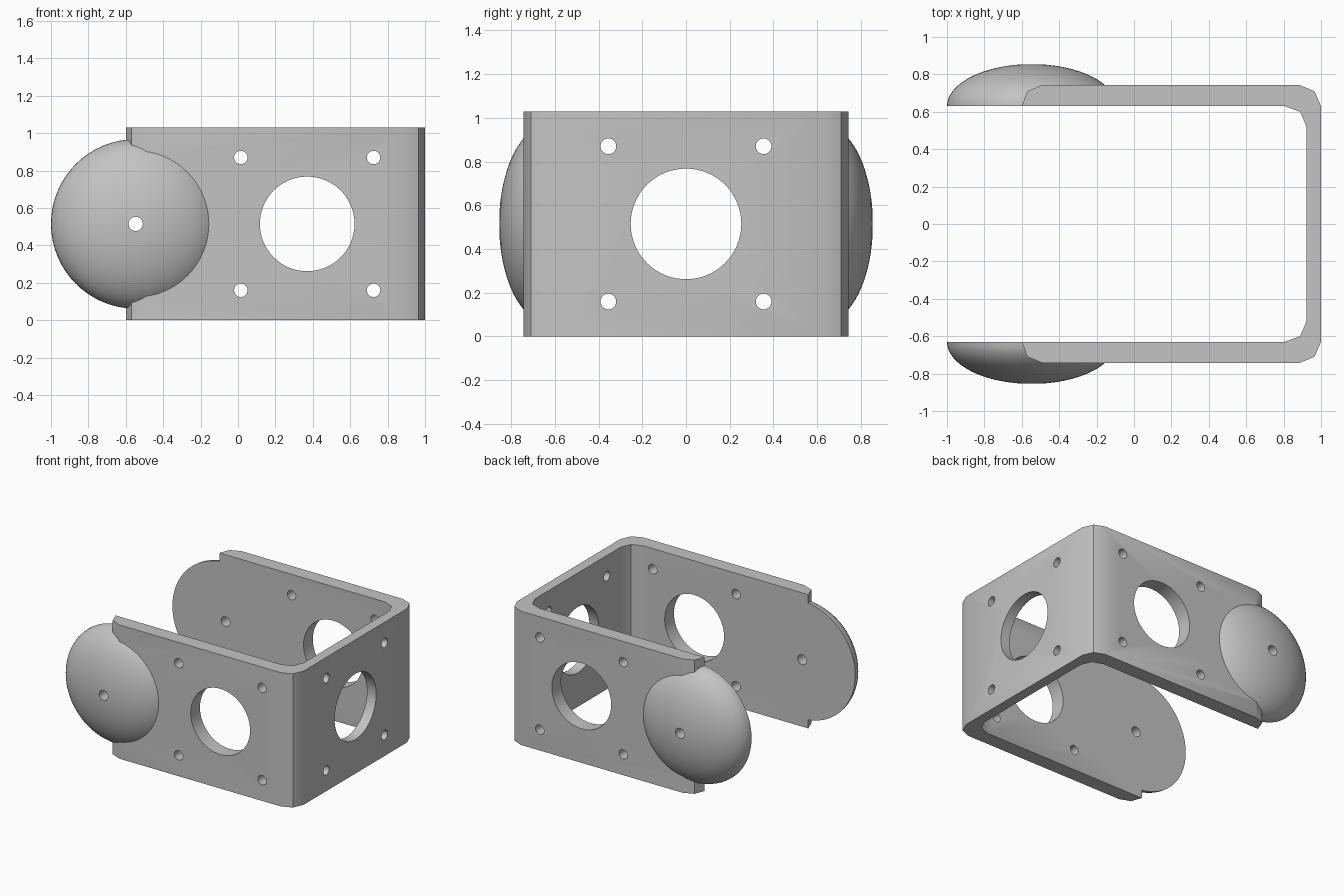
import bpy, bmesh, math
from mathutils import Matrix

old = bpy.data.objects.get("Cube")
if old:
    bpy.data.objects.remove(old, do_unlink=True)

HEIGHT = 1.03
MID = HEIGHT / 2
INNER_Y = 0.63
DOME_X, DOME_R, DOME_DEPTH = -0.547, 0.453, 0.225

grey = bpy.data.materials.new("plain grey")
grey.use_nodes = True
colour = (0.55, 0.55, 0.55, 1)
grey.diffuse_color = colour
grey.node_tree.nodes["Principled BSDF"].inputs["Base Color"].default_value = colour


def finish(bm, name):
    bmesh.ops.recalc_face_normals(bm, faces=bm.faces)
    mesh = bpy.data.meshes.new(name)
    bm.to_mesh(mesh)
    bm.free()
    mesh.materials.append(grey)
    obj = bpy.data.objects.new(name, mesh)
    bpy.context.collection.objects.link(obj)
    return obj


def combine(target, tool, operation):
    mod = target.modifiers.new(tool.name, "BOOLEAN")
    mod.operation, mod.object, mod.solver = operation, tool, "EXACT"
    bpy.context.view_layer.objects.active = target
    bpy.ops.object.modifier_apply(modifier=mod.name)
    bpy.data.objects.remove(tool, do_unlink=True)


def drill(target, axis, a, z, radius, segments):
    """Cut a round hole through the whole bracket along x or y."""
    bm = bmesh.new()
    if axis == "Y":
        place = Matrix.Translation((a, 0, z)) @ Matrix.Rotation(math.pi / 2, 4, "X")
    else:
        place = Matrix.Translation((1, a, z)) @ Matrix.Rotation(math.pi / 2, 4, "Y")
    bmesh.ops.create_cone(bm, cap_ends=True, segments=segments, radius1=radius,
                          radius2=radius, depth=2 if axis == "Y" else 0.6, matrix=place)
    cutter = finish(bm, "hole_cutter")
    cutter.hide_render = True
    combine(target, cutter, "DIFFERENCE")


# U-shaped bent plate: half outline, mirrored across y, extruded upwards
outer = [(-0.6, INNER_Y), (-0.57, 0.71), (-0.49, 0.743), (0.885, 0.743), (0.965, 0.71), (1.0, 0.63)]
inner = [(0.922, 0.52), (0.888, 0.6), (0.805, INNER_Y)]
flip = lambda pts: [(x, -y) for x, y in reversed(pts)]
outline = outer + flip(outer) + flip(inner) + inner
bm = bmesh.new()
base = bm.faces.new([bm.verts.new((x, y, 0)) for x, y in outline])
grown = bmesh.ops.extrude_face_region(bm, geom=[base])["geom"]
bmesh.ops.translate(bm, vec=(0, 0, HEIGHT), verts=[v for v in grown if isinstance(v, bmesh.types.BMVert)])
bracket = finish(bm, "bracket")

# Flattened half-dome pivot on each arm, flush with the inner face
for side, name in ((1, "left_dome"), (-1, "right_dome")):
    bm = bmesh.new()
    bmesh.ops.create_uvsphere(bm, u_segments=64, v_segments=32, radius=1)
    bmesh.ops.bisect_plane(bm, geom=bm.verts[:] + bm.edges[:] + bm.faces[:],
                           plane_co=(0, 0, 0), plane_no=(0, 0, 1), clear_inner=True)
    bmesh.ops.holes_fill(bm, edges=[e for e in bm.edges if e.is_boundary])
    bmesh.ops.transform(bm, verts=bm.verts, matrix=Matrix.Translation((DOME_X, side * INNER_Y, MID))
                        @ Matrix.Rotation(-side * math.pi / 2, 4, "X")
                        @ Matrix.Diagonal((DOME_R, DOME_R, DOME_DEPTH, 1)))
    combine(bracket, finish(bm, name), "UNION")

# Pivot holes, large openings and screw holes
drill(bracket, "Y", DOME_X, MID, 0.038, 24)
for axis, centre in (("Y", 0.37), ("X", 0)):
    drill(bracket, axis, centre, MID, 0.253, 64)
    for da in (-0.355, 0.355):
        for dz in (-0.355, 0.355):
            drill(bracket, axis, centre + da, MID + dz, 0.036, 24)

bpy.ops.object.select_all(action="DESELECT")
bracket.select_set(True)
bpy.context.view_layer.objects.active = bracket
bpy.ops.object.shade_smooth_by_angle(angle=math.radians(30))
